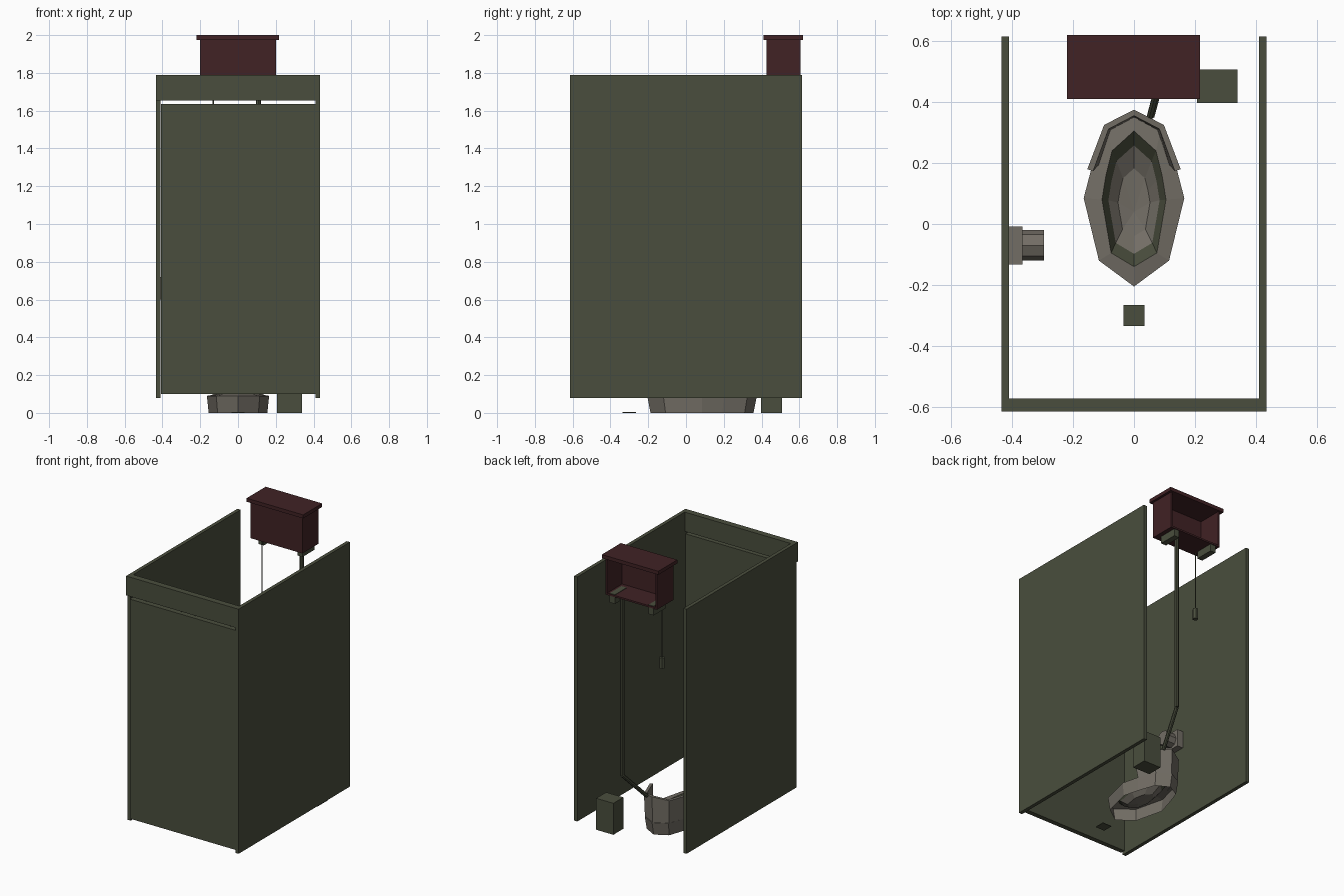
import bpy, bmesh, math
from mathutils import Vector

cube = bpy.data.objects.get("Cube")
if cube:
    bpy.data.objects.remove(cube, do_unlink=True)


def material(name, rgb):
    m = bpy.data.materials.new(name)
    m.use_nodes = True
    m.diffuse_color = (*rgb, 1)
    bsdf = next(n for n in m.node_tree.nodes if n.type == 'BSDF_PRINCIPLED')
    bsdf.inputs["Base Color"].default_value = (*rgb, 1)
    return m


GREEN = material("olive_green", (0.068, 0.076, 0.047))
RED = material("dark_red", (0.052, 0.016, 0.018))
GREY = material("warm_grey", (0.17, 0.155, 0.13))


def finish(name, bm, *mats):
    me = bpy.data.meshes.new(name)
    bm.to_mesh(me)
    bm.free()
    for m in mats:
        me.materials.append(m)
    ob = bpy.data.objects.new(name, me)
    bpy.context.collection.objects.link(ob)
    return ob


def box(name, x, y, z, mat):
    """Box from (min, max) pairs on each axis."""
    bm = bmesh.new()
    bmesh.ops.create_cube(bm, size=1)
    for v in bm.verts:
        v.co = [(a + b) / 2 + c * (b - a) for c, (a, b) in zip(v.co, (x, y, z))]
    return finish(name, bm, mat)


def rod(name, start, end, radius, sides, mat, turn=0):
    """Straight prism between two points."""
    a, b = Vector(start), Vector(end)
    bm = bmesh.new()
    bmesh.ops.create_cone(bm, cap_ends=True, segments=sides, radius1=radius,
                          radius2=radius, depth=(b - a).length)
    bmesh.ops.rotate(bm, verts=bm.verts, matrix=Vector((0, 0, 1)).rotation_difference(b - a).to_matrix())
    bmesh.ops.translate(bm, verts=bm.verts, vec=(a + b) / 2)
    return finish(name, bm, mat)


# Stall walls, lintel and door
box("left_wall", (0.41, 0.435), (-0.615, 0.615), (0.08, 1.79), GREEN)
box("right_wall", (-0.435, -0.41), (-0.6, 0.615), (0.08, 1.79), GREEN)
box("lintel", (-0.435, 0.435), (-0.615, -0.572), (1.655, 1.79), GREEN)
box("door", (-0.408, 0.41), (-0.613, -0.58), (0.1, 1.635), GREEN)

# Cistern, open at the back
T = 0.012
box("cistern_lid", (-0.22, 0.217), (0.41, 0.62), (1.975, 2.0), RED)
box("cistern_front", (-0.2, 0.2), (0.425, 0.425 + T), (1.72, 1.975), RED)
box("cistern_floor", (-0.2, 0.2), (0.425, 0.605), (1.72, 1.72 + T), RED)
for side, s in (("left", 1), ("right", -1)):
    box(side + "_cistern_side", sorted((s * 0.2, s * (0.2 - T))), (0.425, 0.605), (1.72, 1.975), RED)
    box(side + "_bracket", (s * 0.15 - 0.02, s * 0.15 + 0.02), (0.47, 0.6), (1.67, 1.735), GREEN)

# Flush pipe and pull chain
BEND = (0.108, 0.55, 0.46)
rod("flush_pipe", (0.108, 0.55, 1.73), BEND, 0.013, 8, GREEN)
rod("flush_pipe_elbow", BEND, (0.055, 0.355, 0.255), 0.013, 8, GREEN)
rod("pull_chain", (-0.13, 0.45, 1.73), (-0.13, 0.45, 1.3), 0.004, 6, GREEN)
rod("pull_handle", (-0.13, 0.45, 1.31), (-0.13, 0.45, 1.235), 0.018, 6, GREEN)

# Bin, floor drain, paper holder
box("bin", (0.207, 0.34), (0.397, 0.507), (0, 0.22), GREEN)
box("floor_drain", (-0.035, 0.035), (-0.335, -0.265), (0, 0.004), GREEN)
box("paper_holder", (-0.41, -0.365), (-0.133, -0.008), (0.6, 0.72), GREY)
rod("paper_roll", (-0.366, -0.07, 0.66), (-0.295, -0.07, 0.66), 0.05, 8, GREY)

# Squat pan: stacked faceted loops, open underneath
def loop(bm, half, z):
    pts = half + [(-x, y) for x, y in reversed(half[1:-1])]
    return [bm.verts.new((x, y, z)) for x, y in pts]


def scaled(half, f, cy):
    return [(x * f, cy + (y - cy) * f) for x, y in half]


RIM = [(0, 0.375), (0.092, 0.325), (0.135, 0.2), (0.165, 0.085), (0.115, -0.12), (0, -0.205)]
HOLE = [(0, 0.305), (0.072, 0.24), (0.092, 0.16), (0.105, 0.08), (0.075, -0.095), (0, -0.14)]
bm = bmesh.new()
loops = [loop(bm, scaled(RIM, 0.94, 0.08), 0), loop(bm, RIM, 0.09), loop(bm, HOLE, 0.1),
         loop(bm, scaled(HOLE, 0.8, 0.07), 0.06), loop(bm, scaled(HOLE, 0.5, 0.06), 0.025)]
for k, (a, b) in enumerate(zip(loops, loops[1:])):
    for i in range(len(a)):
        j = (i + 1) % len(a)
        f = bm.faces.new((a[j], a[i], b[i], b[j]))
        f.material_index = 1 if k == 2 else 0
centre = bm.verts.new((0, 0.04, 0.015))
for i, v in enumerate(loops[-1]):
    bm.faces.new((loops[-1][(i + 1) % len(loops[-1])], v, centre))
bmesh.ops.recalc_face_normals(bm, faces=bm.faces)
if sum(f.normal.z * f.calc_area() for f in bm.faces) < 0:
    bmesh.ops.reverse_faces(bm, faces=bm.faces)
finish("squat_pan", bm, GREY, GREEN)

# Splash hood wrapped round the back of the pan
LOW = [(0, 0.37), (0.092, 0.322), (0.135, 0.2)]
HIGH = [(0, 0.375), (0.098, 0.325), (0.153, 0.18)]
bm = bmesh.new()
rows = []
for half, zs in ((LOW, (0.088,) * 3), (HIGH, (0.27, 0.25, 0.25))):
    pts = [(-x, y, z) for (x, y), z in zip(half, zs)][:0:-1] + [(x, y, z) for (x, y), z in zip(half, zs)]
    rows.append([bm.verts.new(p) for p in pts])
for i in range(4):
    bm.faces.new((rows[0][i + 1], rows[0][i], rows[1][i], rows[1][i + 1]))
hood = finish("splash_hood", bm, GREY)
solid = hood.modifiers.new("thickness", 'SOLIDIFY')
solid.thickness = 0.02
solid.offset = -1
